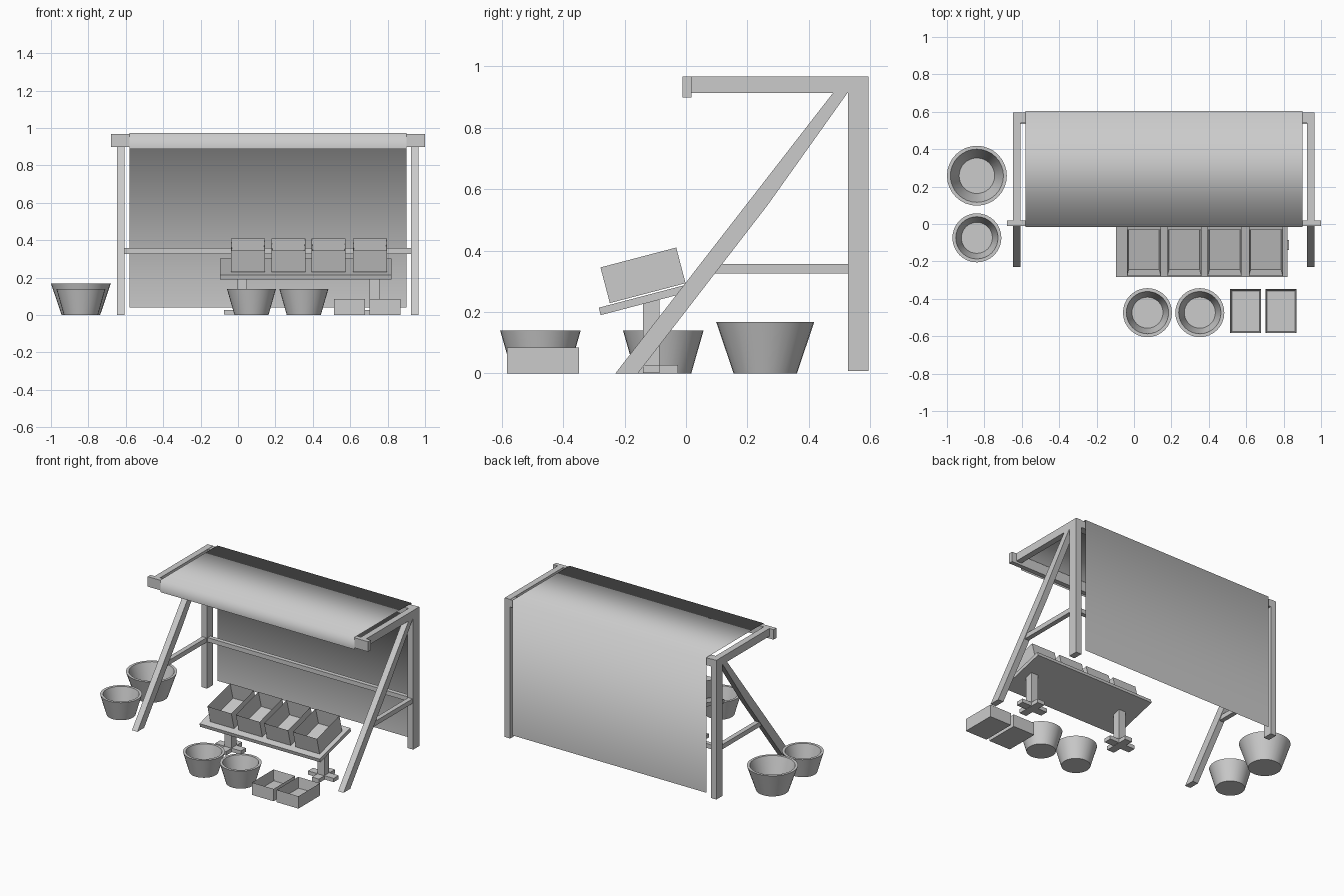
import bpy, bmesh, math
from mathutils import Matrix

if "Cube" in bpy.data.objects:
    bpy.data.objects.remove(bpy.data.objects["Cube"])


def make(name, bm, smooth=None):
    me = bpy.data.meshes.new(name)
    bm.to_mesh(me)
    bm.free()
    ob = bpy.data.objects.new(name, me)
    bpy.context.collection.objects.link(ob)
    if smooth is not None:
        bpy.ops.object.select_all(action='DESELECT')
        bpy.context.view_layer.objects.active = ob
        ob.select_set(True)
        if smooth >= 180:
            bpy.ops.object.shade_smooth()
        else:
            bpy.ops.object.shade_smooth_by_angle(angle=math.radians(smooth))
    return ob


def add_box(bm, x, y, z):
    """Add a box spanning the (min, max) ranges."""
    m = Matrix.Translation([(r[0] + r[1]) / 2 for r in (x, y, z)])
    s = Matrix.Diagonal([r[1] - r[0] for r in (x, y, z)] + [1])
    return bmesh.ops.create_cube(bm, size=1, matrix=m @ s)['verts']


def box(name, x, y, z):
    bm = bmesh.new()
    add_box(bm, x, y, z)
    return make(name, bm)


def extrude_yz(name, pts, x0, x1):
    """Closed y-z outline extruded along x."""
    bm = bmesh.new()
    f = bm.faces.new([bm.verts.new((x0, y, z)) for y, z in pts])
    r = bmesh.ops.extrude_face_region(bm, geom=[f])
    bmesh.ops.translate(bm, vec=(x1 - x0, 0, 0),
                        verts=[v for v in r['geom'] if isinstance(v, bmesh.types.BMVert)])
    bmesh.ops.recalc_face_normals(bm, faces=bm.faces)
    return make(name, bm)


def crate(name, w, d, h, t, matrix):
    """Open tray: top face inset, then pushed down to the floor."""
    bm = bmesh.new()
    add_box(bm, (-w / 2, w / 2), (0, d), (0, h))
    bm.normal_update()
    top = max(bm.faces, key=lambda f: f.calc_center_median().z)
    bmesh.ops.inset_region(bm, faces=[top], thickness=t)
    bmesh.ops.translate(bm, vec=(0, 0, t - h), verts=top.verts)
    bm.transform(matrix)
    return make(name, bm)


def tub(name, x, y, r_top, r_bot, h, n=32):
    """Tapered open tub turned from a profile."""
    prof = [(r_bot, 0), (r_top, h), (r_top - 0.018, h), (r_bot - 0.008, 0.02)]
    bm = bmesh.new()
    rings = [[bm.verts.new((x + r * math.cos(2 * math.pi * i / n),
                            y + r * math.sin(2 * math.pi * i / n), z))
              for i in range(n)] for r, z in prof]
    for a, b in zip(rings, rings[1:]):
        for i in range(n):
            j = (i + 1) % n
            bm.faces.new((a[i], a[j], b[j], b[i]))
    bm.faces.new(rings[0][::-1])
    bm.faces.new(rings[-1])
    return make(name, bm, 35)


# Side frames: post, top beam, tapered diagonal leg and brace
leg = [(-0.23, 0), (-0.157, 0), (0.265, 0.547), (0.527, 0.915), (0.48, 0.915)]
for side, x0 in (("left", -0.648), ("right", 0.924)):
    x = (x0, x0 + 0.042)
    box(side + "_post", x, (0.528, 0.595), (0.008, 0.967))
    box(side + "_top_beam", x, (0.018, 0.53), (0.913, 0.967))
    extrude_yz(side + "_diagonal_leg", leg, *x)
    box(side + "_brace", (x[0] + 0.005, x[1] - 0.005), (0.09, 0.53), (0.325, 0.357))

# Cross bars
box("front_bar", (-0.68, 1.0), (-0.012, 0.018), (0.898, 0.967))
box("back_top_bar", (-0.61, 0.93), (0.54, 0.595), (0.915, 0.965))
box("back_lower_bar", (-0.61, 0.927), (0.535, 0.565), (0.327, 0.357))

# Cloth: one sheet hanging over front bar and down the back
bm = bmesh.new()
rows = [[bm.verts.new((x, y, z)) for x in (-0.58, 0.9)]
        for y, z in ((-0.016, 0.888), (-0.016, 0.972), (0.605, 0.972), (0.605, 0.04))]
for a, b in zip(rows, rows[1:]):
    bm.faces.new((a[0], a[1], b[1], b[0]))
make("cloth_cover", bm, 180)

# Tilted display board
tilt = Matrix.Rotation(math.radians(14.7), 4, 'X')
bm = bmesh.new()
add_box(bm, (-0.095, 0.822), (0, 0.345), (-0.025, 0))
bm.transform(Matrix.Translation((0, -0.284, 0.214)) @ tilt)
make("display_board", bm)

# Crates resting on the board
for i, x in enumerate((0.053, 0.269, 0.485, 0.705)):
    crate(f"display_crate_{i + 1}", 0.182, 0.255, 0.12, 0.014,
          Matrix.Translation((x, -0.248, 0.229)) @ tilt)

# Board pedestals with crossed feet
for side, x in (("left", 0.022), ("right", 0.73)):
    y = -0.113
    extrude_yz(side + "_pedestal", [(y - 0.027, 0.02), (y + 0.027, 0.02),
               (y + 0.027, 0.248), (y - 0.027, 0.234)], x - 0.026, x + 0.026)
    box(side + "_foot_long", (x - 0.098, x + 0.098), (y - 0.027, y + 0.027), (0.002, 0.028))
    box(side + "_foot_cross", (x - 0.027, x + 0.027), (y - 0.087, y + 0.087), (0, 0.027))

# Crates on the ground
for i, x in enumerate((0.597, 0.786)):
    crate(f"ground_crate_{i + 1}", 0.166, 0.235, 0.085, 0.013,
          Matrix.Translation((x, -0.583, 0)))

# Tubs
tub("front_tub_1", 0.072, -0.474, 0.131, 0.091, 0.139)
tub("front_tub_2", 0.352, -0.474, 0.131, 0.091, 0.139)
tub("side_tub_small", -0.84, -0.074, 0.131, 0.091, 0.139)
tub("side_tub_large", -0.84, 0.258, 0.16, 0.103, 0.168)
